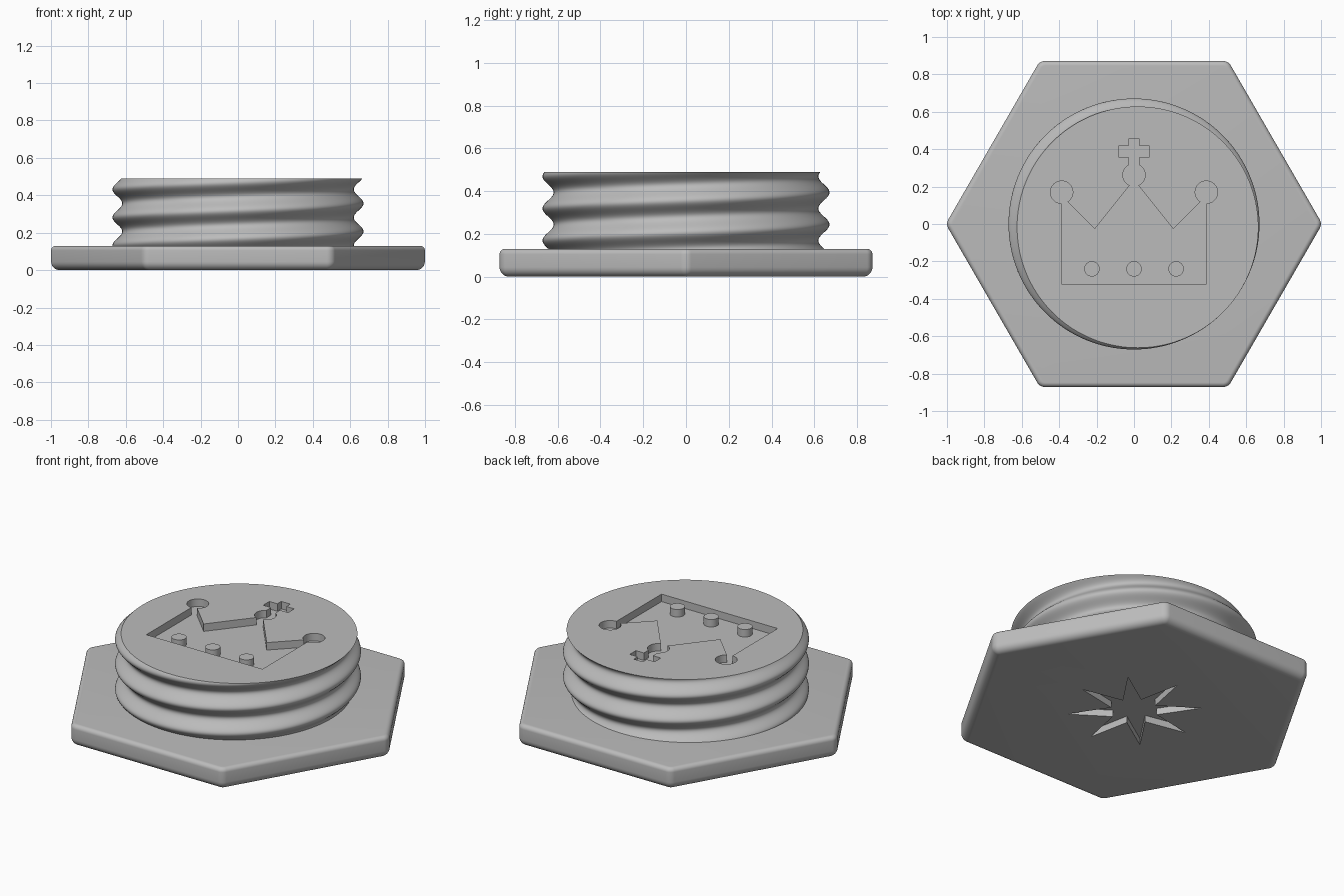
import bpy, bmesh
from math import sin, cos, pi, radians

cube = bpy.data.objects.get("Cube")
if cube:
    bpy.data.objects.remove(cube)

TOP, DECK = 0.49, 0.13      # top of the thread, top of the hexagonal head
DEPTH = 0.045               # depth of the engraved emblem
GREY = (0.5, 0.5, 0.5, 1)

mat = bpy.data.materials.new("plain grey")
mat.use_nodes = True
mat.diffuse_color = GREY
mat.node_tree.nodes["Principled BSDF"].inputs["Base Color"].default_value = GREY


def loft(name, rings):
    """Closed solid through a stack of equal-sized rings, bottom to top."""
    bm = bmesh.new()
    loops = [[bm.verts.new(p) for p in ring] for ring in rings]
    for a, b in zip(loops, loops[1:]):
        for i in range(len(a)):
            j = (i + 1) % len(a)
            bm.faces.new((a[i], a[j], b[j], b[i]))
    bm.faces.new(loops[0][::-1])
    bm.faces.new(loops[-1])
    bmesh.ops.recalc_face_normals(bm, faces=bm.faces)
    mesh = bpy.data.meshes.new(name)
    bm.to_mesh(mesh)
    bm.free()
    mesh.materials.append(mat)
    obj = bpy.data.objects.new(name, mesh)
    bpy.context.collection.objects.link(obj)
    return obj


def prism(name, outline, z0, z1):
    return loft(name, [[(x, y, z) for x, y in outline] for z in (z0, z1)])


def circle(x, y, r, n=48):
    return [(x + r * cos(2 * pi * i / n), y + r * sin(2 * pi * i / n)) for i in range(n)]


def box(x, y0, y1):
    return [(-x, y0), (x, y0), (x, y1), (-x, y1)]


def combine(obj, tool, operation):
    mod = obj.modifiers.new("cut", 'BOOLEAN')
    mod.object, mod.operation, mod.solver = tool, operation, 'EXACT'
    bpy.context.view_layer.objects.active = obj
    bpy.ops.object.modifier_apply(modifier=mod.name)
    bpy.data.objects.remove(tool)


def smooth(obj, angle):
    bpy.ops.object.select_all(action='DESELECT')
    obj.select_set(True)
    bpy.context.view_layer.objects.active = obj
    bpy.ops.object.shade_smooth_by_angle(angle=radians(angle))


# Hexagonal head with rounded corners and edges
def hex_ring(inset, z, corner=0.949, r=0.05, steps=8):
    ring = []
    for k in range(6):
        a = k * pi / 3
        for s in range(steps + 1):
            t = a + (s / steps - 0.5) * pi / 3
            ring.append((corner * cos(a) + (r - inset) * cos(t),
                         corner * sin(a) + (r - inset) * sin(t), z))
    return ring


def quarter(r, n=7):
    return [(r * (1 - cos(i * pi / 2 / n)), r * (1 - sin(i * pi / 2 / n))) for i in range(n + 1)]


lower, upper = quarter(0.045), quarter(0.025)
head = loft("hexagonal_head",
            [hex_ring(d, z) for d, z in reversed(lower)] +
            [hex_ring(d, DECK - z) for d, z in upper])

# Eight-pointed star recess under the head
star = []
for i in range(16):
    r = 0.13 if i % 2 else 0.37
    star.append((r * cos(i * pi / 8), r * sin(i * pi / 8)))
combine(head, prism("star_cutter", star, -0.1, 0.04), 'DIFFERENCE')
smooth(head, 30)

# Threaded plug: a circle whose centre spirals upward
LAYERS, PITCH, THROW, RADIUS = 72, 0.15, 0.026, 0.645
rings = []
for k in range(LAYERS + 1):
    z = DECK - 0.01 + (TOP - DECK + 0.01) * k / LAYERS
    turn = radians(-40) - 2 * pi * (TOP - z) / PITCH
    rings.append([(x, y, z) for x, y in
                  circle(THROW * cos(turn), THROW * sin(turn), RADIUS, 144)])
plug = loft("threaded_plug", rings)

# Crown recess: body, three balls and a cross, leaving three round studs
floor, above = TOP - DEPTH, TOP + 0.1
half = [(0.387, -0.32), (0.387, 0.15), (0.21, -0.027)]
body = half + [(0, 0.235)] + [(-x, y) for x, y in reversed(half)]
crown = prism("crown_cutter", body, floor, above)
for outline in (circle(-0.387, 0.17, 0.06), circle(0.387, 0.17, 0.06),
                circle(0, 0.262, 0.06), box(0.03, 0.26, 0.455), box(0.083, 0.358, 0.417)):
    combine(crown, prism("crown_piece", outline, floor, above), 'UNION')
for x in (-0.225, 0, 0.225):
    combine(crown, prism("stud_piece", circle(x, -0.24, 0.041), floor - 0.1, above + 0.1), 'DIFFERENCE')
combine(plug, crown, 'DIFFERENCE')
smooth(plug, 30)
